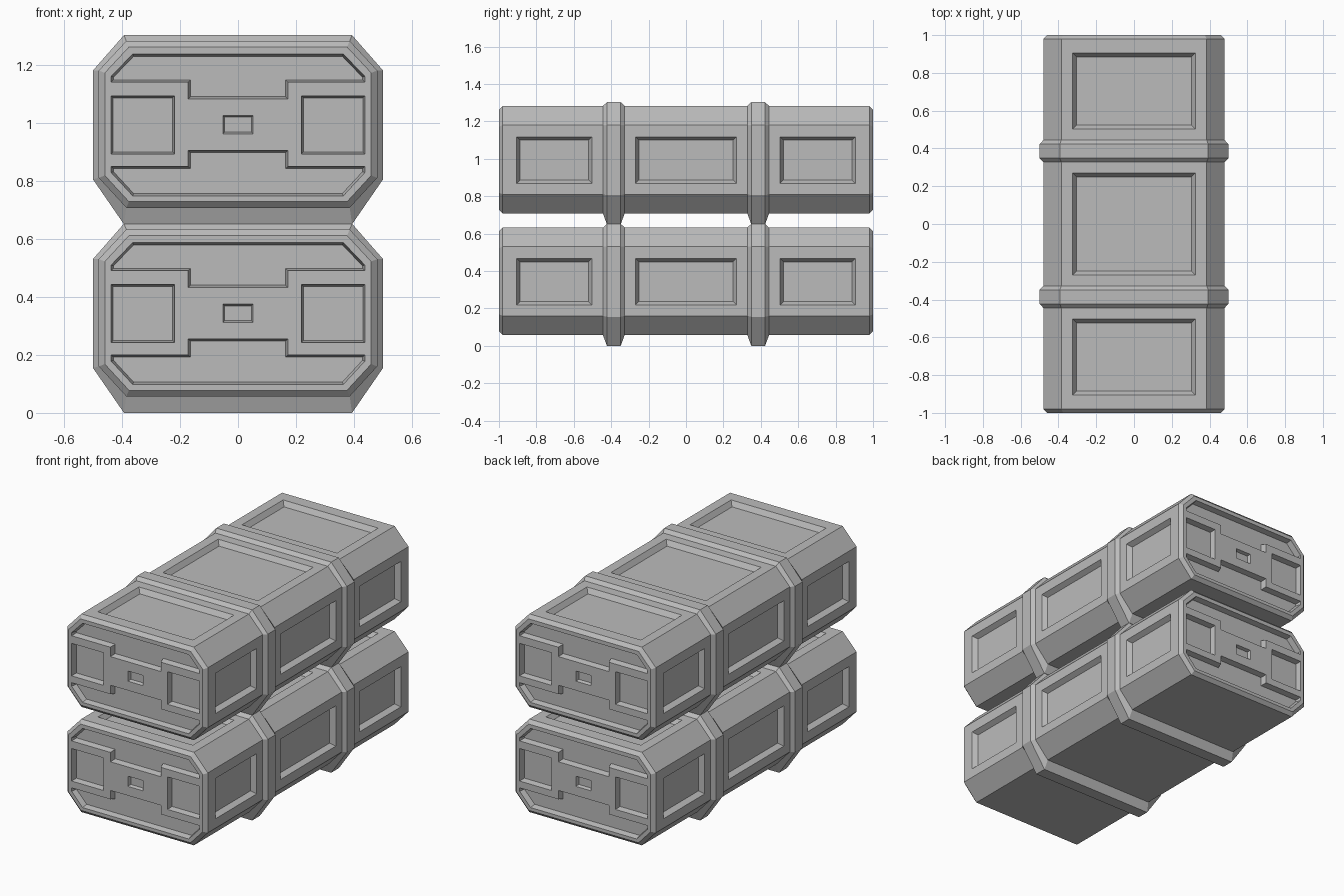
import bpy, bmesh
from mathutils import Vector

cube = bpy.data.objects.get("Cube")
if cube:
    bpy.data.objects.remove(cube, do_unlink=True)

grey = bpy.data.materials.new("plain grey")
grey.use_nodes = True
colour = (0.5, 0.5, 0.5, 1)
grey.diffuse_color = colour
grey.node_tree.nodes["Principled BSDF"].inputs["Base Color"].default_value = colour

STACK = 0.65          # height step between the two containers
SIDE, TOP = 0.48, 0.632


def octagon(x, flat, z0, z1, z2, z3):
    """Counter-clockwise chamfered outline."""
    right = [(flat, z0), (x, z1), (x, z2), (flat, z3)]
    return right + [(-u, v) for u, v in reversed(right)]


def rect(u0, u1, v0, v1):
    return [(u0, v0), (u1, v0), (u1, v1), (u0, v1)]


def inset(points, d):
    """Offset a counter-clockwise outline inwards with mitred corners."""
    pts = [Vector(p) for p in points]
    out = []
    for i, p in enumerate(pts):
        a = (p - pts[i - 1]).normalized()
        b = (pts[(i + 1) % len(pts)] - p).normalized()
        na, nb = Vector((-a.y, a.x)), Vector((-b.y, b.x))
        out.append(p + (na + nb) * d / (1 + na.dot(nb)))
    return out


def loft(bm, rings, caps=True):
    rows = [[bm.verts.new(p) for p in ring] for ring in rings]
    n = len(rows[0])
    for low, high in zip(rows, rows[1:]):
        for i in range(n):
            j = (i + 1) % n
            bm.faces.new((low[i], low[j], high[j], high[i]))
    if caps:
        bm.faces.new(rows[0][::-1])
        bm.faces.new(rows[-1])


def make(name, bm):
    bmesh.ops.recalc_face_normals(bm, faces=bm.faces)
    mesh = bpy.data.meshes.new(name)
    bm.to_mesh(mesh)
    bm.free()
    mesh.materials.append(grey)
    obj = bpy.data.objects.new(name, mesh)
    bpy.context.collection.objects.link(obj)
    return obj


def along_y(outline, y):
    return [(u, y, v) for u, v in outline]


# Container shell with bevelled ends
shell = octagon(SIDE, 0.385, 0.057, 0.16, 0.53, TOP)
end = inset(shell, 0.021)
bm = bmesh.new()
loft(bm, [along_y(end, -1), along_y(shell, -0.98), along_y(shell, 0.98), along_y(end, 1)])
body = make("lower_container", bm)

# Recess cutters: tapered plugs set into the faces
cut = bmesh.new()


def recess(outline, place, depth, slope):
    loft(cut, [[place(u, v, w) for u, v in inset(outline, s)]
               for w, s in ((-depth, -slope), (depth, slope))])


for s in (1, -1):
    def on_end(u, v, w):
        return (s * u, s * (w - 1), v)

    def on_side(u, v, w):
        return (s * (SIDE - w), u, v)

    # End panels: upper and lower stepped recesses, side squares, centre slot
    upper = [(0.437, 0.49), (0.437, 0.51), (0.363, 0.587)]
    lower = [(0.363, 0.098), (0.437, 0.178), (0.437, 0.2), (0.172, 0.2), (0.172, 0.255)]
    upper = [(0.172, 0.432), (0.172, 0.49)] + upper
    for half in (upper, lower):
        recess(half + [(-u, v) for u, v in reversed(half)], on_end, 0.035, 0.008)
    recess(rect(0.218, 0.437, 0.242, 0.443), on_end, 0.035, 0.007)
    recess(rect(-0.437, -0.218, 0.242, 0.443), on_end, 0.035, 0.007)
    recess(rect(-0.052, 0.052, 0.312, 0.375), on_end, 0.02, 0.006)

    # Side windows
    for y0, y1 in ((-0.905, -0.503), (-0.27, 0.27), (0.503, 0.905)):
        recess(rect(y0, y1, 0.218, 0.467), on_side, 0.03, 0.018)

# Top panels
for y0, y1 in ((-0.905, -0.503), (-0.27, 0.27), (0.503, 0.905)):
    recess(rect(-0.325, 0.325, y0, y1), lambda u, v, w: (u, v, TOP - w), 0.03, 0.02)

cutter = make("recess_cutter", cut)
cutter.hide_render = True
mod = body.modifiers.new("recesses", 'BOOLEAN')
mod.operation = 'DIFFERENCE'
mod.solver = 'EXACT'
mod.object = cutter
graph = bpy.context.evaluated_depsgraph_get()
mesh = bpy.data.meshes.new_from_object(body.evaluated_get(graph))
body.modifiers.clear()
body.data = mesh
bpy.data.objects.remove(cutter, do_unlink=True)

# Raised bands around the container
outer = octagon(0.5, 0.393, 0, 0.155, 0.53, 0.652)
parts = [body]
for name, y in (("lower_front_band", -0.386), ("lower_back_band", 0.386)):
    bm = bmesh.new()
    loft(bm, [along_y(shell, y - 0.058), along_y(outer, y - 0.037),
              along_y(outer, y + 0.037), along_y(shell, y + 0.058)], caps=False)
    parts.append(make(name, bm))

# Second container stacked on the first
for part in parts:
    twin = part.copy()
    twin.name = part.name.replace("lower", "upper")
    twin.location.z = STACK
    bpy.context.collection.objects.link(twin)
